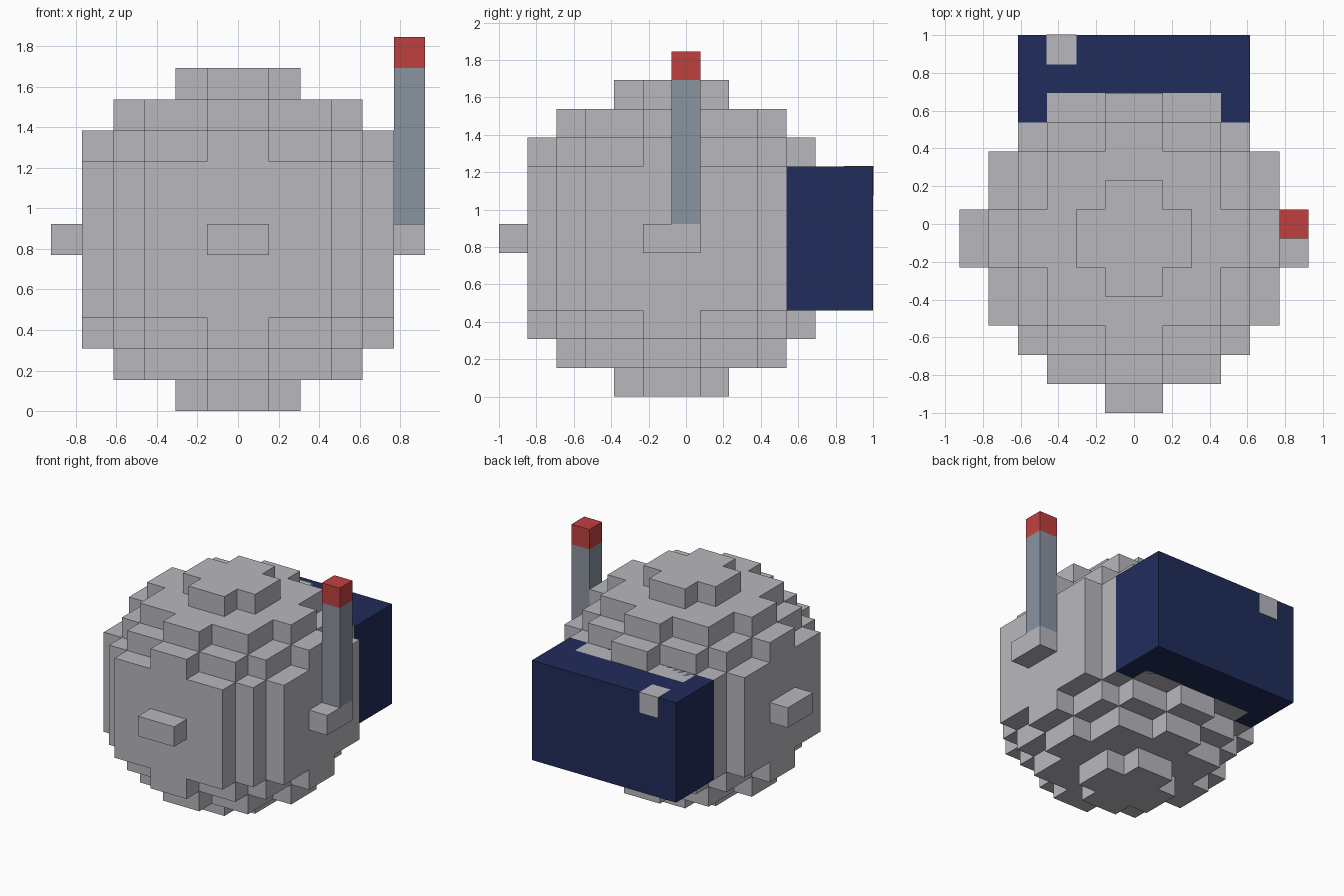
import bpy
import bmesh
from mathutils import Vector

U = 2 / 13          # edge length of one block
CY = -0.5           # body centre along y, in blocks

cube = bpy.data.objects.get("Cube")
if cube:
    bpy.data.objects.remove(cube, do_unlink=True)


def material(name, rgb):
    mat = bpy.data.materials.new(name)
    mat.use_nodes = True
    mat.diffuse_color = (*rgb, 1)
    bsdf = next(n for n in mat.node_tree.nodes if n.type == 'BSDF_PRINCIPLED')
    bsdf.inputs["Base Color"].default_value = (*rgb, 1)
    return mat


LIGHT_GREY = material("light grey", (0.48, 0.48, 0.515))
STEEL = material("steel grey", (0.254, 0.292, 0.352))
RED = material("red", (0.533, 0.051, 0.051))
NAVY = material("navy", (0.0152, 0.0252, 0.105))


def finish(name, bm, mat):
    bmesh.ops.recalc_face_normals(bm, faces=bm.faces)
    mesh = bpy.data.meshes.new(name)
    bm.to_mesh(mesh)
    bm.free()
    mesh.materials.append(mat)
    obj = bpy.data.objects.new(name, mesh)
    bpy.context.collection.objects.link(obj)
    return obj


def box(name, lo, hi, mat, grow=0.0):
    """Box between two corners given in blocks, grown by a small margin in units."""
    lo, hi = Vector(lo) * U, Vector(hi) * U
    bm = bmesh.new()
    bmesh.ops.create_cube(bm, size=1)
    size = hi - lo + Vector((grow, grow, grow)) * 2
    bmesh.ops.scale(bm, vec=size, verts=bm.verts)
    bmesh.ops.translate(bm, vec=(lo + hi) / 2, verts=bm.verts)
    return finish(name, bm, mat)


# Stepped ball: each layer is a union of rectangles (half width, half depth)
CAP = [(2, 1), (1, 2)]
RING = [(4, 1), (3, 3), (1, 4)]
SHOULDER = [(5, 1), (4, 3), (3, 4), (1, 5)]
MIDDLE = [(5, 3), (4, 4), (3, 5)]
LAYERS = [CAP, RING, SHOULDER] + [MIDDLE] * 5 + [SHOULDER, RING, CAP]

cells = {(x, y, z)
         for z, rects in enumerate(LAYERS)
         for hx, hy in rects
         for x in range(-hx, hx)
         for y in range(-hy, hy)}

# Keep only the outer skin of the ball
bm = bmesh.new()
for cell in cells:
    for axis in range(3):
        for side in (0, 1):
            neighbour = list(cell)
            neighbour[axis] += 2 * side - 1
            if tuple(neighbour) in cells:
                continue
            a, b = (axis + 1) % 3, (axis + 2) % 3
            corners = []
            for da, db in ((0, 0), (1, 0), (1, 1), (0, 1)):
                p = list(cell)
                p[axis] += side
                p[a] += da
                p[b] += db
                corners.append(bm.verts.new((p[0] * U, (p[1] + CY) * U, p[2] * U)))
            bm.faces.new(corners if side else corners[::-1])
bmesh.ops.remove_doubles(bm, verts=bm.verts, dist=0.001)
finish("round_body", bm, LIGHT_GREY)

# Nose and ear studs
box("nose", (-1, -6.5, 5), (1, -5.5, 6), LIGHT_GREY)
for name, x in (("left_ear", 5), ("right_ear", -6)):
    box(name, (x, -1.5, 5), (x + 1, 0.5, 6), LIGHT_GREY)

# Antenna on the left ear
box("antenna_rod", (5, -0.5, 6), (6, 0.5, 11), STEEL)
box("antenna_tip", (5, -0.5, 11), (6, 0.5, 12), RED)

# Backpack with a small corner catch
box("backpack", (-4, 3.5, 3), (4, 6.5, 8), NAVY)
box("backpack_catch", (-3, 5.5, 7), (-2, 6.5, 8), LIGHT_GREY, grow=0.002)
